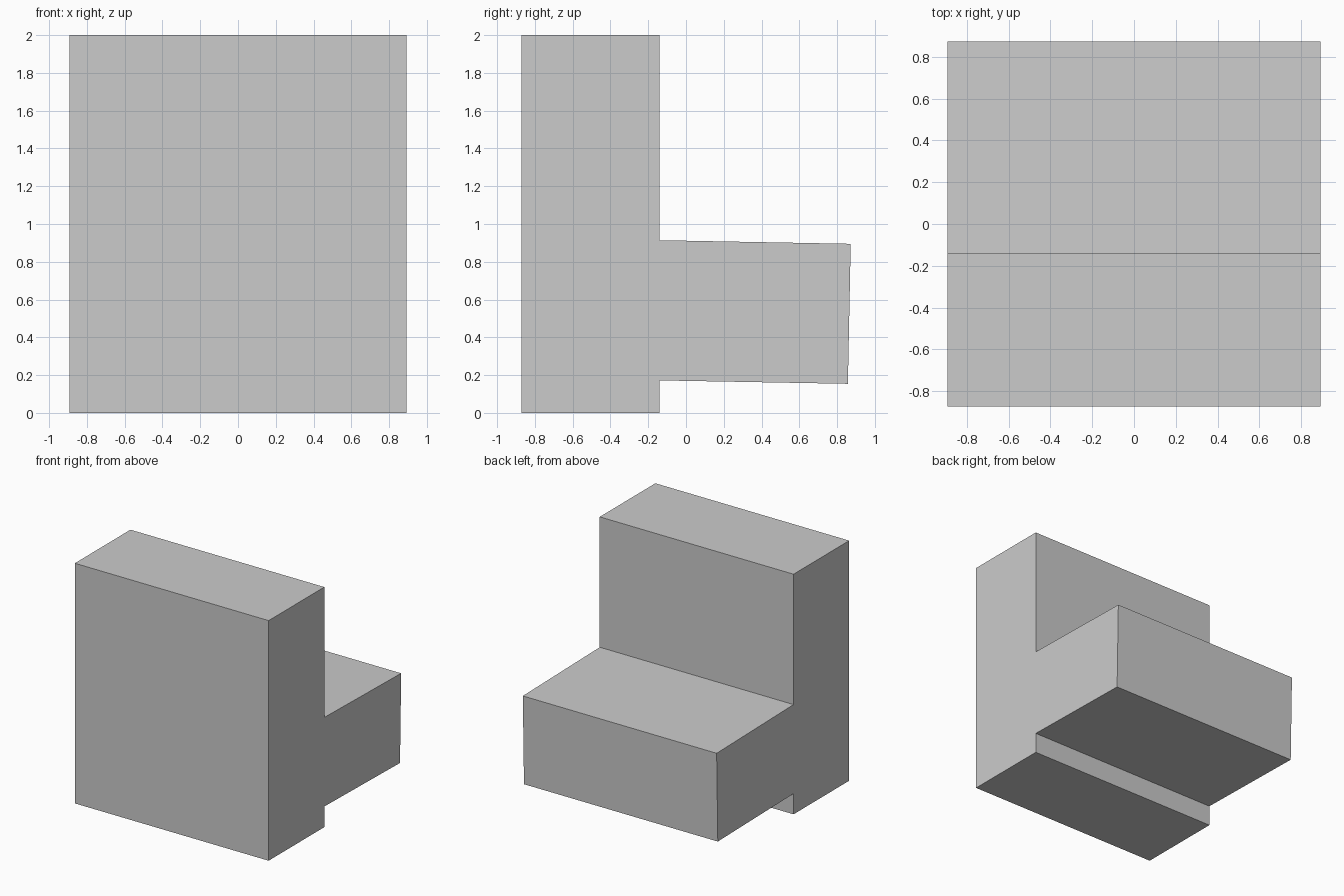
import bpy, bmesh
from mathutils import Vector

if "Cube" in bpy.data.objects:
    bpy.data.objects.remove(bpy.data.objects["Cube"])

HALF_WIDTH = 0.893

# Side outline (y, z): upright back with a slightly tilted seat block
profile = [
    (-0.872, 0.0), (-0.14, 0.0), (-0.14, 0.172), (0.857, 0.154),
    (0.872, 0.895), (-0.14, 0.914), (-0.14, 2.0), (-0.872, 2.0),
]


def extrude_profile(name, points, half_width):
    bm = bmesh.new()
    face = bm.faces.new([bm.verts.new((-half_width, y, z)) for y, z in points])
    result = bmesh.ops.extrude_face_region(bm, geom=[face])
    moved = [v for v in result["geom"] if isinstance(v, bmesh.types.BMVert)]
    bmesh.ops.translate(bm, verts=moved, vec=Vector((2 * half_width, 0, 0)))
    bmesh.ops.recalc_face_normals(bm, faces=bm.faces)
    mesh = bpy.data.meshes.new(name)
    bm.to_mesh(mesh)
    bm.free()
    obj = bpy.data.objects.new(name, mesh)
    bpy.context.collection.objects.link(obj)
    return obj


# Chair body: back and seat in one solid piece
extrude_profile("seat_and_back", profile, HALF_WIDTH)
